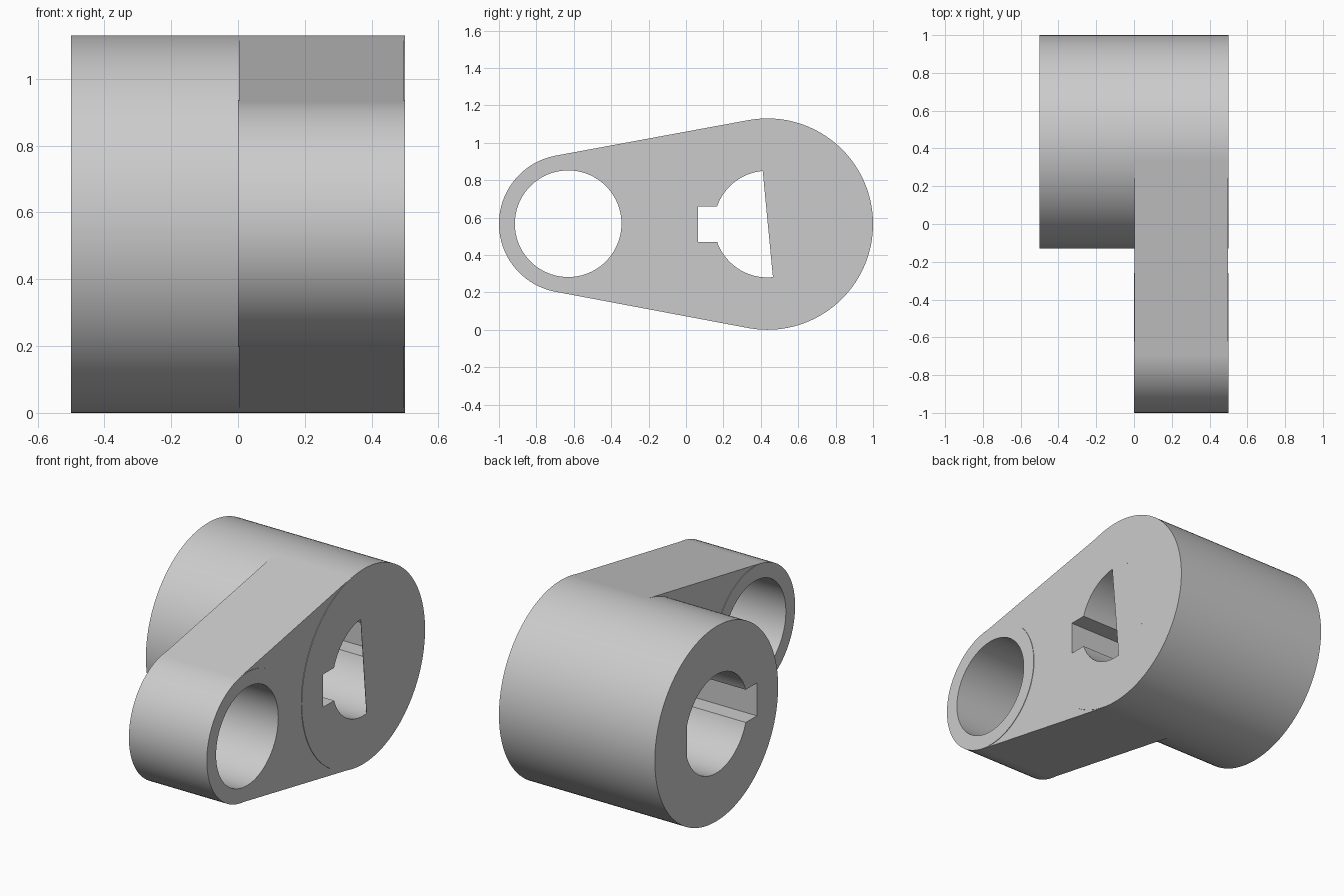
import bpy, bmesh
from math import sin, cos, asin, pi, radians, sqrt

if "Cube" in bpy.data.objects:
    bpy.data.objects.remove(bpy.data.objects["Cube"])

HUB, HUB_R = (0.435, 0.565), 0.565
EYE, EYE_R = (-0.63, 0.567), 0.37
BORE_R, KEY_H, KEY_D = 0.285, 0.095, 0.37


def arc(c, r, a0, a1, n, ends=True):
    """Points of an arc in the YZ plane."""
    ks = range(n + 1) if ends else range(n)
    return [(c[0] + r * cos(a0 + (a1 - a0) * k / n),
             c[1] + r * sin(a0 + (a1 - a0) * k / n)) for k in ks]


def prism(name, loops, x0, x1):
    """Extrude closed YZ loops (outline, then holes) along x."""
    bm = bmesh.new()
    edges = []
    for loop in loops:
        vs = [bm.verts.new((x0, y, z)) for y, z in loop]
        edges += [bm.edges.new((vs[i - 1], vs[i])) for i in range(len(vs))]
    bmesh.ops.triangle_fill(bm, use_beauty=True, use_dissolve=False, edges=edges)
    ext = bmesh.ops.extrude_face_region(bm, geom=bm.faces[:])
    moved = [g for g in ext["geom"] if isinstance(g, bmesh.types.BMVert)]
    bmesh.ops.translate(bm, verts=moved, vec=(x1 - x0, 0, 0))
    bmesh.ops.recalc_face_normals(bm, faces=bm.faces[:])
    me = bpy.data.meshes.new(name)
    bm.to_mesh(me)
    bm.free()
    ob = bpy.data.objects.new(name, me)
    bpy.context.collection.objects.link(ob)
    bpy.ops.object.select_all(action='DESELECT')
    ob.select_set(True)
    bpy.context.view_layer.objects.active = ob
    bpy.ops.object.shade_smooth_by_angle(angle=radians(30))
    return ob


# Hub bore: circle with two opposite keyways
ka = asin(KEY_H / BORE_R)
cy, cz = HUB


def keyway(s):
    return [(cy + s * KEY_D, cz - s * KEY_H), (cy + s * KEY_D, cz + s * KEY_H)]


bore = (keyway(1) + arc(HUB, BORE_R, ka, pi - ka, 40)
        + keyway(-1) + arc(HUB, BORE_R, pi + ka, 2 * pi - ka, 40))

# Hub and eye
prism("hub", [arc(HUB, HUB_R, 0, 2 * pi, 128, False), bore], -0.5, 0.5)
prism("eye", [arc(EYE, EYE_R, 0, 2 * pi, 96, False),
              arc(EYE, BORE_R, 0, 2 * pi, 96, False)], 0.0, 0.5)

# Arm: tangent web between hub and eye, its ends buried in both
ta = pi / 2 + asin((HUB_R - EYE_R) / (HUB[0] - EYE[0]))
hub_side = arc(HUB, HUB_R, ta, 2 * pi - ta, 40)
hub_side[1:-1] = arc(HUB, HUB_R - 0.012, ta, 2 * pi - ta, 40)[1:-1]
eye_side = arc(EYE, EYE_R, -ta, ta, 40)
eye_side[1:-1] = arc(EYE, EYE_R - 0.012, -ta, ta, 40)[1:-1]
prism("arm", [hub_side + eye_side], 0.003, 0.497)

# Thin plate closing the far half of the bore on the arm face
plate = (arc(HUB, BORE_R, radians(-84), -ka, 24) + keyway(1)
         + arc(HUB, BORE_R, ka, radians(95), 24))
prism("bore_cover", [plate], 0.498, 0.5)

# Thin plate closing the far keyway on the hub face
ky = cy + sqrt(BORE_R ** 2 - KEY_H ** 2)
prism("keyway_cover", [keyway(1) + [(ky, cz + KEY_H), (ky, cz - KEY_H)]], -0.5, -0.498)
